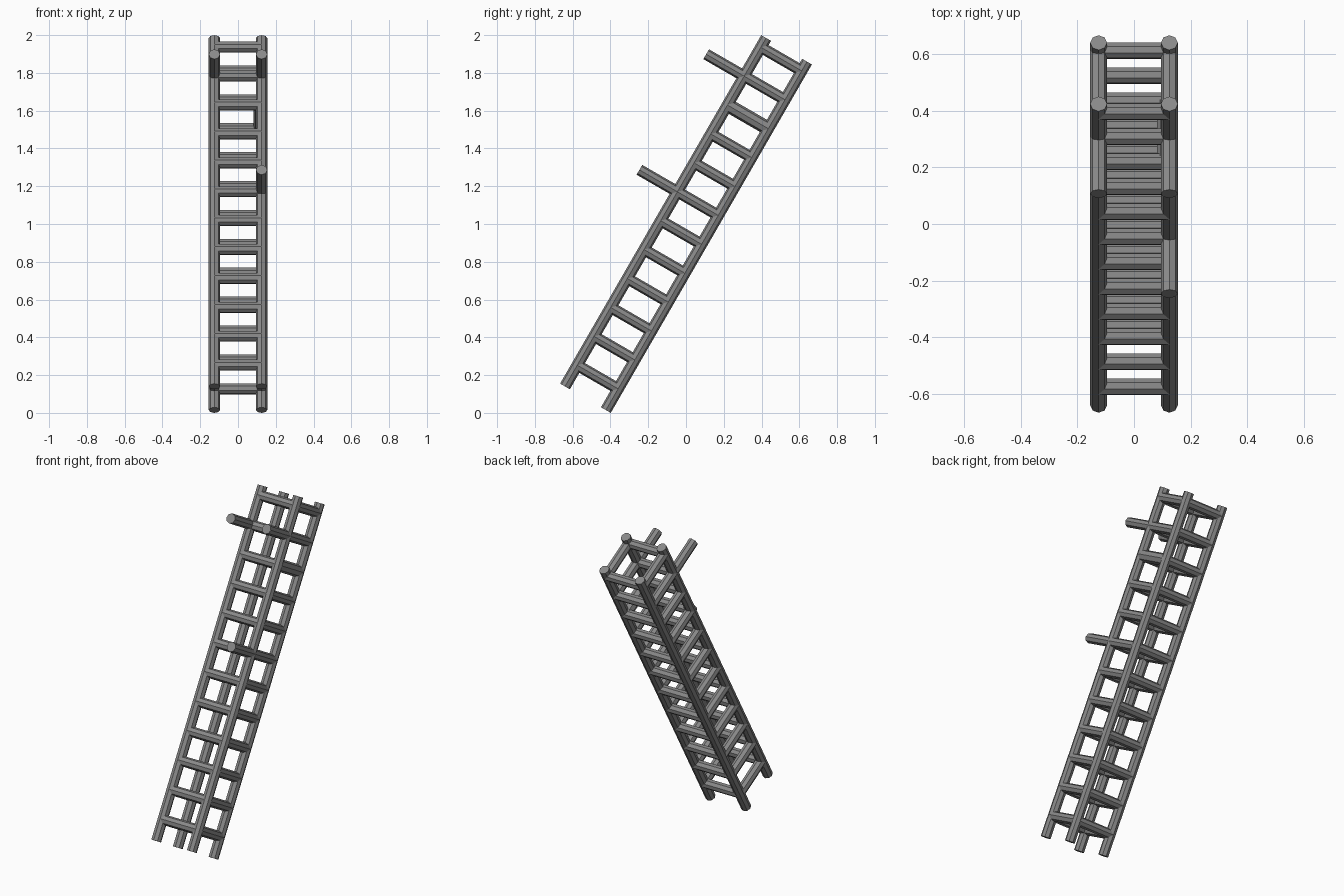
import bpy, bmesh, math
from mathutils import Matrix, Vector

if "Cube" in bpy.data.objects:
    bpy.data.objects.remove(bpy.data.objects["Cube"])

HALF = 0.125        # half spacing of the posts
RADIUS = 0.03
LENGTH = 2.13
FIRST, STEP, COUNT = 0.13, 0.1767, 12

# Whole tower leans back from its foot
LEAN = Matrix.Translation((0, -LENGTH / 4, 0.0775)) @ Matrix.Rotation(math.radians(-30), 4, "X")

steel = bpy.data.materials.new("grey steel")
steel.use_nodes = True
GREY = (0.25, 0.25, 0.25, 1)
steel.diffuse_color = GREY
steel.node_tree.nodes["Principled BSDF"].inputs["Base Color"].default_value = GREY


def tubes(name, ends, radius=RADIUS):
    """One object made of eight-sided bars between pairs of points."""
    bm = bmesh.new()
    for a, b in ends:
        a, b = Vector(a), Vector(b)
        turn = (b - a).to_track_quat("Z", "Y").to_matrix().to_4x4()
        bmesh.ops.create_cone(bm, cap_ends=True, segments=8, radius1=radius, radius2=radius,
                              depth=(b - a).length,
                              matrix=Matrix.Translation((a + b) / 2) @ turn)
    mesh = bpy.data.meshes.new(name)
    bm.to_mesh(mesh)
    bm.free()
    mesh.materials.append(steel)
    obj = bpy.data.objects.new(name, mesh)
    bpy.context.collection.objects.link(obj)
    obj.matrix_world = LEAN
    return obj


def level(i):
    return FIRST + STEP * i


# Four long corner posts
for side, x in (("left", HALF), ("right", -HALF)):
    for face, y in (("front", -HALF), ("back", HALF)):
        tubes(f"{face}_{side}_post", [((x, y, 0), (x, y, LENGTH))])

# Rungs around all four faces
heights = [level(i) for i in range(COUNT)]
for face, y in (("front", -HALF), ("back", HALF)):
    tubes(f"{face}_rungs", [((-HALF, y, z), (HALF, y, z)) for z in heights])
for side, x in (("left", HALF), ("right", -HALF)):
    tubes(f"{side}_rungs", [((x, -HALF, z), (x, HALF, z)) for z in heights])

# Thicker brace on the left face
z = level(9)
tubes("thick_brace", [((HALF - 0.006, -HALF, z), (HALF - 0.006, HALF, z))], 0.037)

# Pegs sticking out of the front posts
PEG_END = -0.357
for name, x, i in (("upper_left_peg", HALF, 10), ("upper_right_peg", -HALF, 10),
                   ("lower_left_peg", HALF, 6)):
    tubes(name, [((x, PEG_END, level(i)), (x, -HALF, level(i)))])
